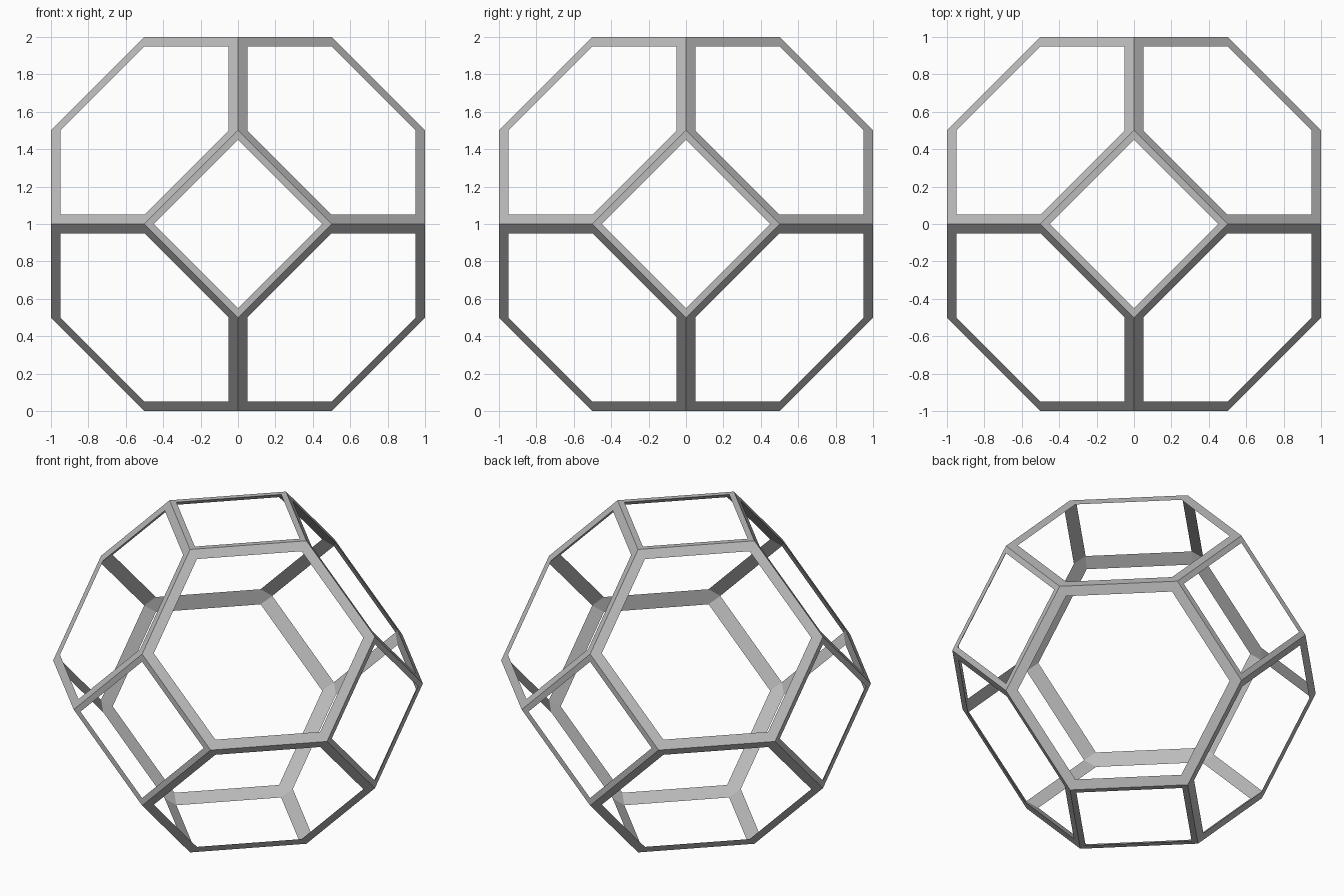
import bpy, bmesh

SCALE = 0.9   # size of each opening relative to its face

cube = bpy.data.objects.get("Cube")
if cube:
    bpy.data.objects.remove(cube)

# Solid truncated octahedron: every arrangement of 0, half and one
solid = bmesh.new()
for a in (-1, 1):
    for b in (-0.5, 0.5):
        for p in ((a, b, 0), (b, a, 0), (a, 0, b), (b, 0, a), (0, a, b), (0, b, a)):
            solid.verts.new(p)
bmesh.ops.convex_hull(solid, input=solid.verts[:])
bmesh.ops.dissolve_limit(solid, angle_limit=0.02, verts=solid.verts[:], edges=solid.edges[:])
solid.verts.index_update()
solid.faces.index_update()

# Open frame: outer corners plus the corners of each face opening
frame = bmesh.new()
outer = {v: frame.verts.new(v.co) for v in solid.verts}
inner = {}
for f in solid.faces:
    c = f.calc_center_median()
    for v in f.verts:
        inner[f, v] = frame.verts.new(c.lerp(v.co, SCALE))

# Each strut has two outer strips and one flat inner side
for e in solid.edges:
    v, w = e.verts
    f, g = e.link_faces
    for h in (f, g):
        frame.faces.new((outer[v], outer[w], inner[h, w], inner[h, v]))
    frame.faces.new((inner[f, v], inner[f, w], inner[g, w], inner[g, v]))

# A small triangle closes the inside of each joint
for v in solid.verts:
    frame.faces.new([inner[f, v] for f in v.link_faces])

bmesh.ops.recalc_face_normals(frame, faces=frame.faces[:])
bmesh.ops.translate(frame, vec=(0, 0, 1), verts=frame.verts[:])
mesh = bpy.data.meshes.new("polyhedron_frame")
frame.to_mesh(mesh)
frame.free()
solid.free()

# Plain grey colour
grey = bpy.data.materials.new("grey")
grey.use_nodes = True
colour = (0.5, 0.5, 0.5, 1)
grey.diffuse_color = colour
grey.node_tree.nodes["Principled BSDF"].inputs["Base Color"].default_value = colour
mesh.materials.append(grey)

obj = bpy.data.objects.new("polyhedron_frame", mesh)
bpy.context.collection.objects.link(obj)
